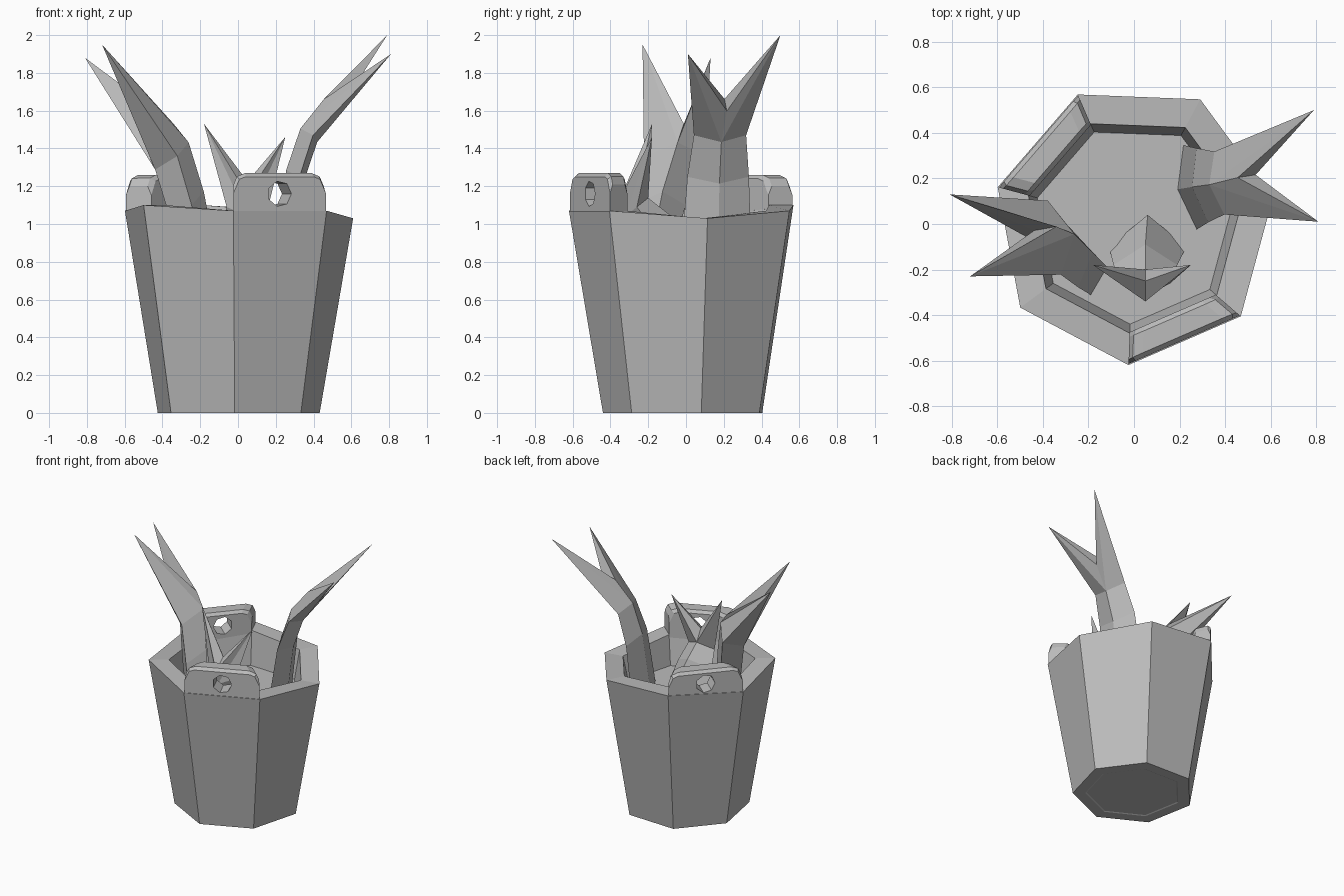
import bpy, bmesh
from math import sin, cos, radians, pi, atan2
from mathutils import Vector, Matrix

old = bpy.data.objects.get("Cube")
if old:
    bpy.data.objects.remove(old)

grey = bpy.data.materials.new("plain_grey")
grey.use_nodes = True
colour = (0.5, 0.5, 0.5, 1)
grey.diffuse_color = colour
grey.node_tree.nodes["Principled BSDF"].inputs["Base Color"].default_value = colour

SIDES = 7
FIRST = radians(10.6)
RIM_Z = [1.03, 1.07, 1.10, 1.07, 1.10, 1.07, 1.07]


def finish(bm, name):
    bmesh.ops.recalc_face_normals(bm, faces=bm.faces)
    mesh = bpy.data.meshes.new(name)
    bm.to_mesh(mesh)
    bm.free()
    mesh.materials.append(grey)
    obj = bpy.data.objects.new(name, mesh)
    bpy.context.collection.objects.link(obj)
    return obj


def bridge(bm, a, b):
    n = len(a)
    for i in range(n):
        bm.faces.new((a[i], a[(i + 1) % n], b[(i + 1) % n], b[i]))


def corner(i, radius, z):
    a = FIRST + 2 * pi * i / SIDES
    return Vector((radius * cos(a), radius * sin(a), z))


# Bucket: outer wall, uneven rim, inner wall, soil and inset base
def bucket():
    bm = bmesh.new()
    levels = [(0.34, lambda i: 0.004), (0.35, lambda i: 0), (0.44, lambda i: 0),
              (0.62, lambda i: RIM_Z[i]), (0.48, lambda i: RIM_Z[i]),
              (0.44, lambda i: 0.85)]
    rings = [[bm.verts.new(corner(i, r, z(i))) for i in range(SIDES)] for r, z in levels]
    for a, b in zip(rings, rings[1:]):
        bridge(bm, a, b)
    bm.faces.new(rings[0])
    bm.faces.new(rings[-1])
    finish(bm, "bucket")


# Ear: raised rim section with bevelled top and a drilled hole
def ear(name, i, top):
    j = (i + 1) % SIDES
    bm = bmesh.new()
    low, high = [], []
    for k, r in ((i, 0.615), (j, 0.615), (j, 0.475), (i, 0.475)):
        low.append(bm.verts.new(corner(k, r, RIM_Z[k] - 0.02)))
        high.append(bm.verts.new(corner(k, r, top)))
    bridge(bm, low, high)
    bm.faces.new(low)
    bm.faces.new(high)
    # Round the two upper end corners, then chamfer the long top edges
    ends = [bm.edges.get((high[1], high[2])), bm.edges.get((high[3], high[0]))]
    bmesh.ops.bevel(bm, geom=ends, offset=0.06, segments=2, profile=0.5, affect='EDGES')
    bm.normal_update()
    outward = (corner(i, 1, 0) + corner(j, 1, 0)).normalized()
    rims = [e for e in bm.edges if all(v.co.z > top - 0.07 for v in e.verts)
            and any(abs(f.normal.dot(outward)) > 0.9 for f in e.link_faces)]
    bmesh.ops.bevel(bm, geom=rims, offset=0.02, segments=1, affect='EDGES')
    obj = finish(bm, name)

    middle = (corner(i, 0.56, 1.16) + corner(j, 0.56, 1.16)) / 2
    bm = bmesh.new()
    place = (Matrix.Translation(middle) @ Matrix.Rotation(atan2(outward.y, outward.x), 4, 'Z')
             @ Matrix.Rotation(pi / 2, 4, 'Y'))
    bmesh.ops.create_cone(bm, cap_ends=True, segments=7, radius1=0.068, radius2=0.068,
                          depth=0.6, matrix=place)
    cutter = finish(bm, name + "_cutter")
    cutter.hide_render = True
    cutter.hide_viewport = True
    cut = obj.modifiers.new("hole", 'BOOLEAN')
    cut.operation = 'DIFFERENCE'
    cut.solver = 'EXACT'
    cut.object = cutter


# Leaf: diamond sections (x, y, z, half width, half thickness) ending in a forked tip
def leaf(name, heading, sections, tips):
    h = radians(heading)
    out, side = Vector((cos(h), sin(h), 0)), Vector((-sin(h), cos(h), 0))
    bm = bmesh.new()
    rings = []
    for x, y, z, w, t in sections:
        c = Vector((x, y, z))
        tilt = out * t - Vector((0, 0, t * 0.8))
        rings.append([bm.verts.new(c + d) for d in (side * w, tilt, side * -w, -tilt)])
    for a, b in zip(rings, rings[1:-1]):
        bridge(bm, a, b)
    bm.faces.new(rings[0])
    # The last section only gives the two crotch points
    left, outer, right, inner = rings[-2]
    notch_out, notch_in = rings[-1][1], rings[-1][3]
    for edge, tip in zip((left, right), tips):
        t = bm.verts.new(tip)
        loop = [edge, outer, notch_out, notch_in, inner, edge]
        for a, b in zip(loop, loop[1:]):
            bm.faces.new((a, b, t))
    for v in (rings[-1][0], rings[-1][2]):
        bm.verts.remove(v)
    finish(bm, name)


bucket()
ear("front_ear", 5, 1.27)
ear("back_ear", 2, 1.26)

leaf("left_leaf", 9,
     [(0.24, 0.16, 0.80, 0.19, 0.05), (0.30, 0.17, 1.25, 0.165, 0.045),
      (0.375, 0.18, 1.47, 0.14, 0.045), (0.495, 0.21, 1.63, 0.1, 0.04)],
     [(0.79, 0.50, 2.0), (0.81, 0.01, 1.90)])
leaf("right_leaf", 190,
     [(-0.20, -0.20, 0.80, 0.12, 0.08), (-0.27, -0.14, 1.10, 0.14, 0.09),
      (-0.35, -0.06, 1.36, 0.165, 0.09), (-0.39, -0.02, 1.49, 0.1, 0.05)],
     [(-0.72, -0.23, 1.95), (-0.81, 0.13, 1.88)])
leaf("front_leaf", -90,
     [(0.06, -0.10, 0.80, 0.17, 0.14), (0.05, -0.18, 0.98, 0.14, 0.09),
      (0.05, -0.26, 1.09, 0.11, 0.06), (0.05, -0.295, 1.19, 0.1, 0.045)],
     [(0.25, -0.18, 1.46), (-0.18, -0.18, 1.53)])
